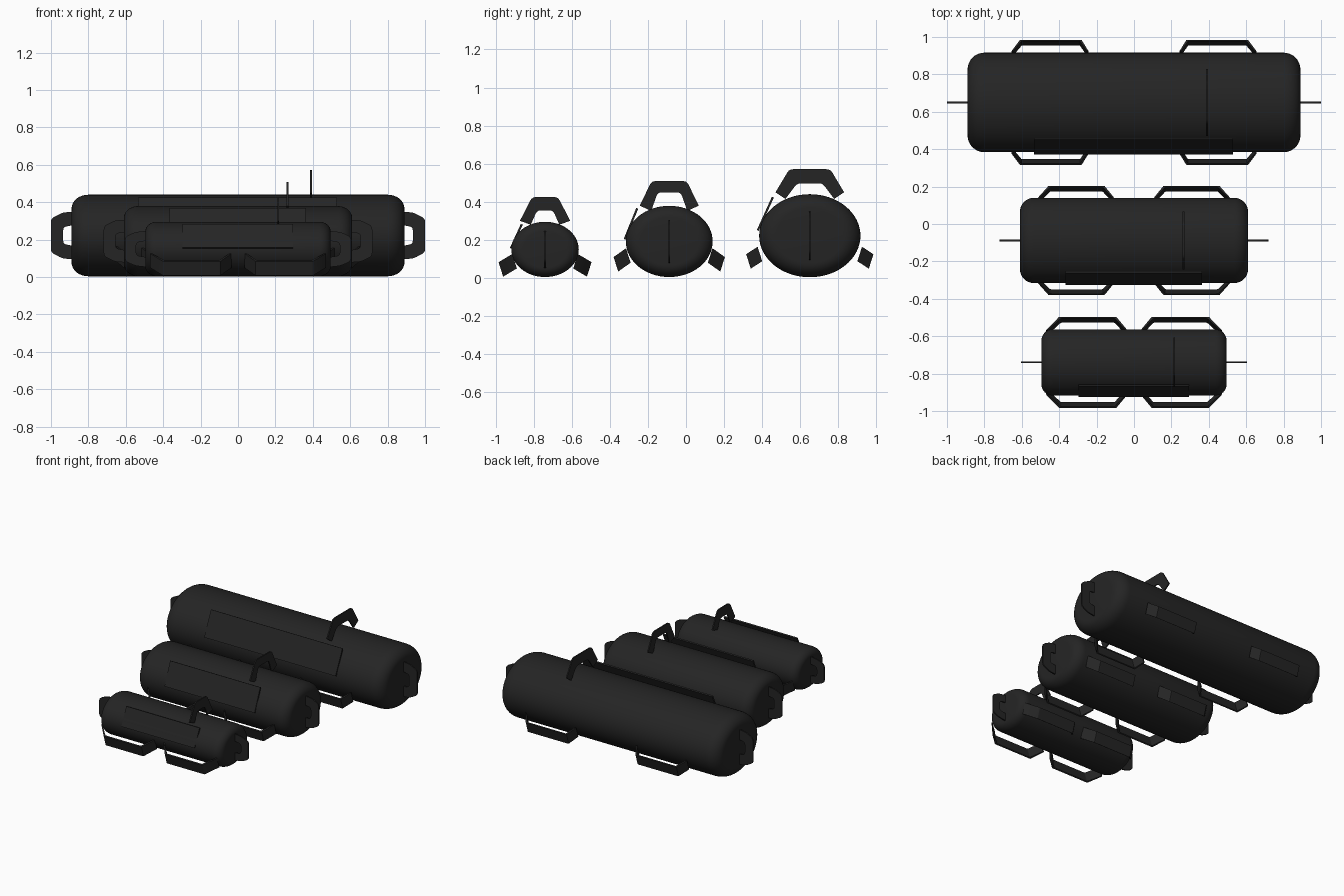
import bpy, bmesh, math
from mathutils import Vector

if "Cube" in bpy.data.objects:
    bpy.data.objects.remove(bpy.data.objects["Cube"])

def material(name, v):
    m = bpy.data.materials.new(name)
    m.diffuse_color = (v, v, v, 1)
    m.use_nodes = True
    m.node_tree.nodes["Principled BSDF"].inputs["Base Color"].default_value = m.diffuse_color
    return m

FABRIC = material("black fabric", 0.018)
WEBBING = material("black webbing", 0.018)

def finish(name, bm, mat, angle=35):
    bmesh.ops.recalc_face_normals(bm, faces=bm.faces)
    me = bpy.data.meshes.new(name)
    bm.to_mesh(me)
    bm.free()
    ob = bpy.data.objects.new(name, me)
    bpy.context.collection.objects.link(ob)
    me.materials.append(mat)
    bpy.ops.object.select_all(action='DESELECT')
    bpy.context.view_layer.objects.active = ob
    ob.select_set(True)
    bpy.ops.object.shade_smooth_by_angle(angle=math.radians(angle))
    return ob

def prism(name, pts, offset, mat):
    """Closed outline of 3D points, extruded by offset (centred)."""
    bm = bmesh.new()
    o = Vector(offset)
    face = bm.faces.new([bm.verts.new(Vector(p) - o / 2) for p in pts])
    ext = bmesh.ops.extrude_face_region(bm, geom=[face])["geom"]
    bmesh.ops.translate(bm, vec=o, verts=[v for v in ext if isinstance(v, bmesh.types.BMVert)])
    return finish(name, bm, mat)

def round_path(pts, r):
    """Replace inner corners of an open path with short curves."""
    pts = [Vector(p) for p in pts]
    out = [pts[0]]
    for a, b, c in zip(pts, pts[1:], pts[2:]):
        p, q = b + (a - b).normalized() * r, b + (c - b).normalized() * r
        out += [(p * (1 - t) + b * t) * (1 - t) + (b * (1 - t) + q * t) * t
                for t in (0, 0.33, 0.67, 1)]
    return out + [pts[-1]]

def bag_body(name, cy, cz, length, ry, rz, fillet, seg=64):
    # oval tube with rounded ends
    prof = [(length - fillet + fillet * math.sin(a), 1 - (fillet / ry) * (1 - math.cos(a)))
            for a in [i * math.pi / 16 for i in range(9)]]
    prof = [(-x, s) for x, s in reversed(prof)] + prof
    bm = bmesh.new()
    rings = []
    for x, s in prof:
        rings.append([bm.verts.new((x, cy + ry * s * math.cos(2 * math.pi * i / seg),
                                    cz + rz * s * math.sin(2 * math.pi * i / seg)))
                      for i in range(seg)])
    for r0, r1 in zip(rings, rings[1:]):
        for i in range(seg):
            j = (i + 1) % seg
            bm.faces.new((r0[i], r0[j], r1[j], r1[i]))
    bm.faces.new(rings[0])
    bm.faces.new(rings[-1])
    finish(name, bm, FABRIC)

def arch(outer, inner, r):
    """Outline of a flat strap loop from half outlines (side, height)."""
    full = lambda h: [(-a, b) for a, b in h] + [(a, b) for a, b in reversed(h)]
    path = lambda h: round_path([(a, b, 0) for a, b in full(h)], r)
    return path(outer) + list(reversed(path(inner)))

T = 0.009  # strap thickness

BAGS = [
    dict(n="large", cy=.65, cz=.222, L=.89, ry=.266, rz=.218, f=.09, tx=.39,
         to=[(.18, .45), (.108, .571)], ti=[(.128, .415), (.067, .497)],
         eo=[(.13, .86), (.122, .94), (.09, 1.0)], ei=[(.06, .86), (.045, .935)],
         side=(.655, .61, .28, .243), out=(.322, .087), inn=(.262, .126),
         panel=(-.535, .53, (.377, .25), (.456, .424))),
    dict(n="medium", cy=-.088, cz=.192, L=.61, ry=.228, rz=.187, f=.075, tx=.265,
         to=[(.155, .38), (.092, .509)], ti=[(.095, .352), (.06, .45)],
         eo=[(.115, .59), (.11, .66), (.08, .718)], ei=[(.05, .59), (.04, .655)],
         side=(.515, .457, .158, .105), out=(.28, .072), inn=(.215, .118),
         panel=(-.367, .363, (-.322, .203), (-.256, .366))),
    dict(n="small", cy=-.74, cz=.15, L=.495, ry=.177, rz=.145, f=.06, tx=.215,
         to=[(.132, .30), (.068, .425)], ti=[(.075, .28), (.042, .355)],
         eo=[(.098, .48), (.09, .55), (.065, .604)], ei=[(.045, .48), (.035, .545)],
         side=(.47, .40, .095, .035), out=(.232, .045), inn=(.16, .088),
         panel=(-.298, .295, (-.92, .155), (-.862, .282))),
]

for b in BAGS:
    n, cy, cz = b["n"], b["cy"], b["cz"]
    bag_body(n + "_bag_body", cy, cz, b["L"], b["ry"], b["rz"], b["f"])

    # top carry handle: flat loop standing across the bag
    prism(n + "_top_handle", [(b["tx"], cy + p.x, p.y) for p in arch(b["to"], b["ti"], .02)],
          (T, 0, 0), WEBBING)

    # end handles: flat upright loops
    for s, word in ((-1, "left"), (1, "right")):
        prism(f"{n}_{word}_end_handle",
              [(s * p.y, cy, cz + p.x) for p in arch(b["eo"], b["ei"], .018)],
              (0, T, 0), WEBBING)

    # side handles: wide ribbons bent outward and down
    x0, x1, x2, x3 = b["side"]
    (oy, oz), (iy, iz) = b["out"], b["inn"]
    for sx in (-1, 1):
        for sy in (-1, 1):
            path = lambda d: round_path([(x0 - d, 0, 0), (x1 - d, 1 - d * 12, 0),
                                         (x2 + d, 1 - d * 12, 0), (x3 + d, 0, 0)], .012)
            pts = path(0) + list(reversed(path(T)))
            prism(f"{n}_side_handle",
                  [(sx * p.x, cy + sy * (iy + (oy - iy) * p.y), iz + (oz - iz) * p.y) for p in pts],
                  (0, sy * .024, .076), WEBBING)

    # flat label panel leaning against the front
    xa, xb, (ya, za), (yb, zb) = b["panel"]
    d = Vector((0, -(zb - za), yb - ya)).normalized() * .011
    prism(n + "_front_panel", [(xa, ya, za), (xb, ya, za), (xb, yb, zb), (xa, yb, zb)], d, FABRIC)
